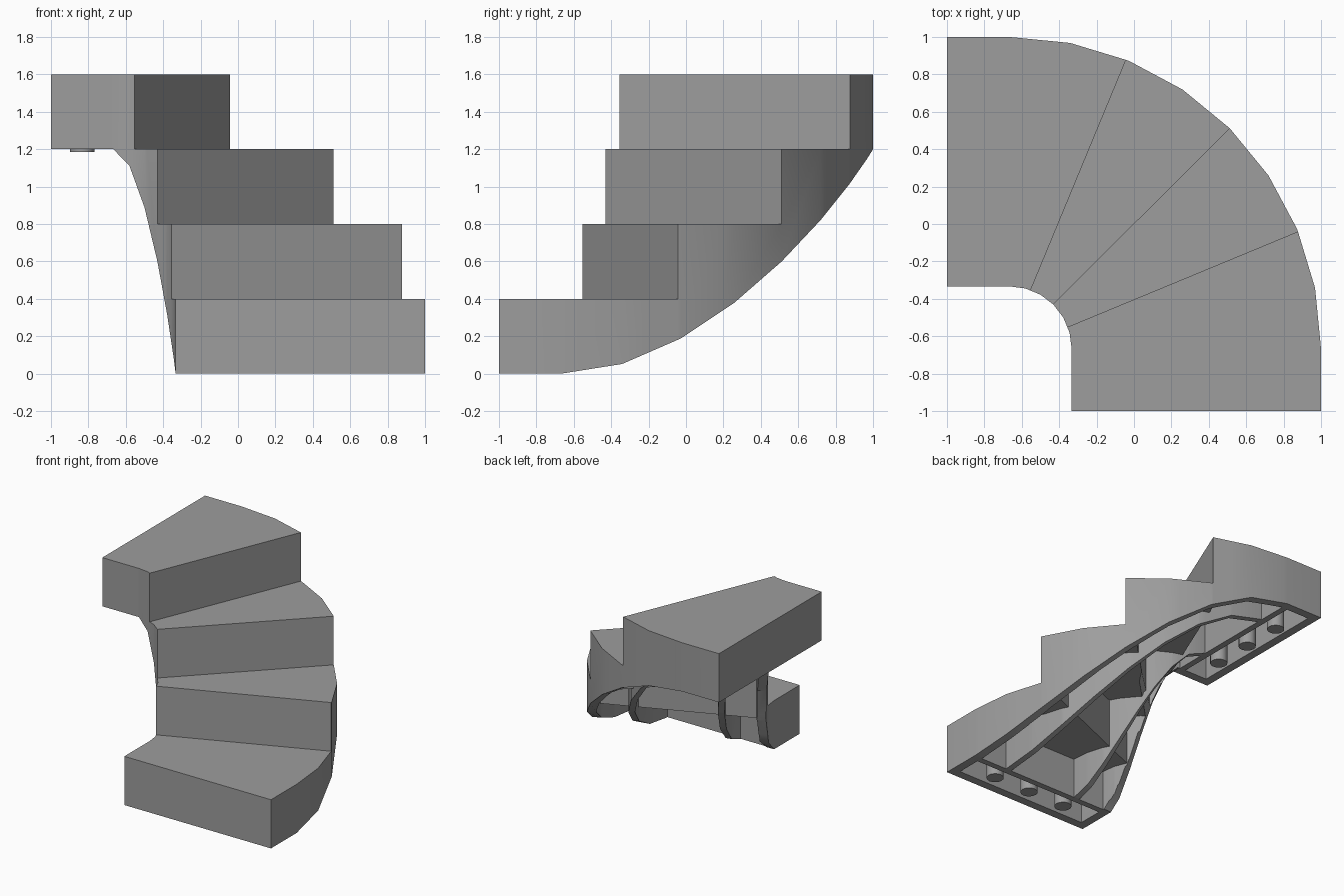
import bpy, bmesh
from math import cos, sin, radians, degrees, floor

CENTER = -2 / 3          # turning centre of the stair in x and y
R_OUT, R_IN = 5 / 3, 1 / 3
RISE = 0.4
SHELL = 0.07             # wall and tread thickness

old = bpy.data.objects.get("Cube")
if old:
    bpy.data.objects.remove(old)

grey = bpy.data.materials.new("plain_grey")
grey.use_nodes = True
COLOUR = (0.34, 0.34, 0.34, 1)
grey.diffuse_color = COLOUR
grey.node_tree.nodes["Principled BSDF"].inputs["Base Color"].default_value = COLOUR


def facet(r):
    return 15 if r < 0.5 else 11.25


def plan(r, a):
    """Point on the faceted turn; beyond 0..90 it runs straight."""
    def arc(deg):
        return CENTER + r * cos(radians(deg)), CENTER + r * sin(radians(deg))
    if a <= 0:
        return CENTER + r, CENTER + a / 90
    if a >= 90:
        return CENTER - (a - 90) / 90, CENTER + r
    s = facet(r)
    k = floor(a / s)
    p, q, t = arc(k * s), arc(k * s + s), a / s - k
    return p[0] + (q[0] - p[0]) * t, p[1] + (q[1] - p[1]) * t


def soffit(r, a):
    """Height of the sweeping lower edge."""
    def ease(deg):
        t = min(max(deg / 90, 0), 1)
        return 3 * RISE * t * t * (3 - 2 * t)
    s = facet(r)
    k = floor(a / s)
    t = a / s - k
    return ease(k * s) * (1 - t) + ease(k * s + s) * t


def finish(ob):
    ob.data.materials.clear()
    ob.data.materials.append(grey)
    bpy.ops.object.select_all(action='DESELECT')
    ob.select_set(True)
    bpy.context.view_layer.objects.active = ob
    bpy.ops.object.shade_smooth_by_angle(angle=radians(25))


def stair_solid(name, ro, ri, start, end, lower=0, shift=0, drop=0):
    """Closed stepped solid between two radii along the turn."""
    bm = bmesh.new()

    def face(pts):
        bm.faces.new([bm.verts.new(p) for p in pts])

    def bounds(r):
        inner = [n + degrees((o + shift) / r)
                 for n, o in ((22.5, -0.0145), (45, 0), (67.5, 0.0145))]
        return [start] + inner + [end]

    bo, bi = bounds(ro), bounds(ri)
    for k in range(4):
        top = RISE * (k + 1) - lower
        before = top - RISE
        # Column positions include the facet corners of both sides
        fr = {0.0, 1.0}
        for r, b in ((ro, bo), (ri, bi)):
            for n in range(9):
                a = n * facet(r)
                t = (a - b[k]) / (b[k + 1] - b[k])
                if a <= 90 and 0.001 < t < 0.999:
                    fr.add(round(t, 5))
        rows = []
        for r, b in ((ro, bo), (ri, bi)):
            angles = [b[k] + (b[k + 1] - b[k]) * t for t in sorted(fr)]
            rows.append([(*plan(r, a), soffit(r, a) - drop) for a in angles])

        def at(p, z):
            return (p[0], p[1], z)

        for row in rows:
            for j, (p, q) in enumerate(zip(row, row[1:])):
                extra = [at(p, before)] if j == 0 and k else []
                face([p, q, at(q, top), at(p, top)] + extra)
        o, i = rows
        for j in range(len(o) - 1):
            face([o[j], o[j + 1], i[j + 1], i[j]])
        face([at(p, top) for p in o + i[::-1]])
        # Riser, and the two closing ends
        if k:
            face([at(o[0], before), at(i[0], before), at(i[0], top), at(o[0], top)])
        else:
            face([o[0], i[0], at(i[0], top), at(o[0], top)])
        if k == 3:
            face([o[-1], i[-1], at(i[-1], top), at(o[-1], top)])
    bmesh.ops.remove_doubles(bm, verts=bm.verts, dist=0.0001)
    bmesh.ops.recalc_face_normals(bm, faces=bm.faces)
    me = bpy.data.meshes.new(name)
    bm.to_mesh(me)
    bm.free()
    ob = bpy.data.objects.new(name, me)
    bpy.context.collection.objects.link(ob)
    finish(ob)
    return ob


def box(name, lo, hi):
    bpy.ops.mesh.primitive_cube_add(size=1, location=[(a + b) / 2 for a, b in zip(lo, hi)])
    ob = bpy.context.object
    ob.name = name
    ob.scale = [b - a for a, b in zip(lo, hi)]
    finish(ob)


def pin(name, x, y, z0, z1):
    bpy.ops.mesh.primitive_cylinder_add(vertices=16, radius=0.065, depth=z1 - z0,
                                        location=(x, y, (z0 + z1) / 2))
    bpy.context.object.name = name
    finish(bpy.context.object)


# Hollow stepped body
body = stair_solid("stair_body", R_OUT, R_IN, -30, 120)
inset = SHELL * 90
cavity = stair_solid("cavity_cutter", R_OUT - SHELL, R_IN + SHELL,
                     -30 + inset, 120 - inset, SHELL, SHELL, 0.3)
cut = body.modifiers.new("hollow", 'BOOLEAN')
cut.operation = 'DIFFERENCE'
cut.solver = 'EXACT'
cut.object = cavity
bpy.context.view_layer.objects.active = body
bpy.ops.object.modifier_apply(modifier=cut.name)
bpy.data.objects.remove(cavity)
finish(body)

# Curved ribs under the treads
for name, r in (("outer_rib", 4 / 3), ("inner_rib", 2 / 3)):
    stair_solid(name, r + 0.025, r - 0.025, -2, 92, SHELL / 2, SHELL / 2)

# Cross ribs and pins at the two straight ends
near, far, edge = R_IN + CENTER + 0.03, 0.97, -0.7
high = 3 * RISE
box("lower_cross_rib", (near, edge - 0.025, 0), (far, edge + 0.025, 0.36))
box("upper_cross_rib", (edge - 0.025, near, high), (edge + 0.025, far, high + 0.36))
for n in range(3):
    pin("lower_pin", n / 3, -5 / 6, 0, 0.36)
    pin("upper_pin", -5 / 6, n / 3, high - 0.015, high + 0.36)
